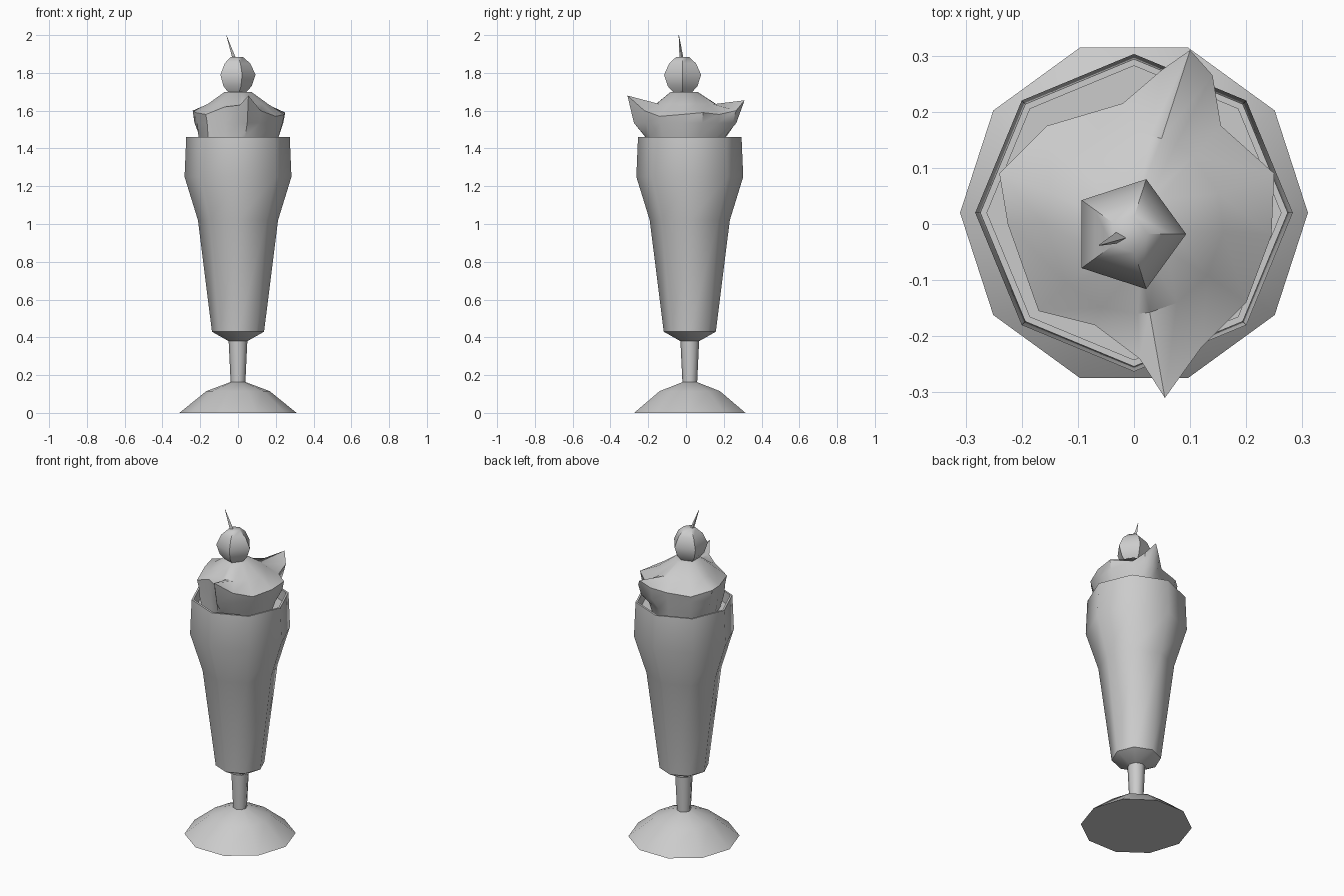
import bpy, bmesh, math
from mathutils import Vector

if "Cube" in bpy.data.objects:
    bpy.data.objects.remove(bpy.data.objects["Cube"])


def finish(name, bm, angle=50):
    bmesh.ops.recalc_face_normals(bm, faces=bm.faces)
    me = bpy.data.meshes.new(name)
    bm.to_mesh(me)
    bm.free()
    ob = bpy.data.objects.new(name, me)
    bpy.context.collection.objects.link(ob)
    bpy.ops.object.select_all(action='DESELECT')
    ob.select_set(True)
    bpy.context.view_layer.objects.active = ob
    bpy.ops.object.shade_smooth_by_angle(angle=math.radians(angle))
    return ob


def loft(name, rings, angle=50):
    """Skin a stack of equal-length point rings and cap both ends."""
    bm = bmesh.new()
    loops = [[bm.verts.new(p) for p in r] for r in rings]
    n = len(loops[0])
    for a, b in zip(loops, loops[1:]):
        for i in range(n):
            j = (i + 1) % n
            bm.faces.new((a[i], a[j], b[j], b[i]))
    bm.faces.new(loops[0][::-1])
    bm.faces.new(loops[-1])
    return finish(name, bm, angle)


def lathe(name, profile, sides, cx=0.0, cy=0.02, angle=50):
    """Turn an (r, z) profile with a vertex on the +x axis."""
    rings = [[(cx + r * math.cos(math.tau * i / sides),
               cy + r * math.sin(math.tau * i / sides), z) for i in range(sides)]
             for r, z in profile]
    return loft(name, rings, angle)


# Foot, stem and glass
lathe("foot", [(0.31, 0), (0.168, 0.115), (0.04, 0.163)], 10)
lathe("stem", [(0.038, 0.14), (0.05, 0.39)], 8)
lathe("glass", [(0.05, 0.38), (0.138, 0.43), (0.212, 1.02), (0.283, 1.25),
                (0.274, 1.46), (0.262, 1.46), (0.262, 1.39)], 8)

# Whipped cream: outer edge with two pulled-up peaks
edge = [(0.25, 0.09, 1.59), (0.155, 0.175, 1.58), (0.14, 0.265, 1.60),
        (0.10, 0.31, 1.655), (0.05, 0.275, 1.61), (-0.02, 0.215, 1.575),
        (-0.155, 0.175, 1.57), (-0.24, 0.09, 1.60), (-0.225, 0.0, 1.59),
        (-0.17, -0.155, 1.58), (-0.07, -0.18, 1.62), (0.01, -0.24, 1.63),
        (0.055, -0.31, 1.68), (0.12, -0.22, 1.60), (0.20, -0.14, 1.57),
        (0.245, -0.02, 1.58)]


def ring(limit, z, scale=1.0, cy=0.0):
    out = []
    for x, y, _ in edge:
        d = Vector((x, y - cy))
        d *= min(scale, limit / d.length)
        out.append((d.x, d.y + cy, z))
    return out


loft("whipped_cream", [ring(0.19, 1.38), ring(0.215, 1.46, 0.93),
                       ring(0.28, 1.535, 0.96), edge,
                       ring(0.16, 1.635), ring(0.07, 1.70, cy=-0.01)], 45)

# Cherry with five sides
lathe("cherry", [(0.045, 1.69), (0.083, 1.73), (0.103, 1.79),
                 (0.075, 1.85), (0.035, 1.885)], 5, -0.01, -0.018)

# Cherry stalk: leaning three-sided spike
base = Vector((-0.018, -0.022, 1.86))
tip = Vector((-0.062, -0.038, 2.0))
loft("cherry_stalk", [[c + Vector((r * math.cos(a), r * math.sin(a), 0))
                       for a in (0.0, 2.09, 4.19)]
                      for c, r in ((base, 0.014), (tip, 0.001))], 30)
